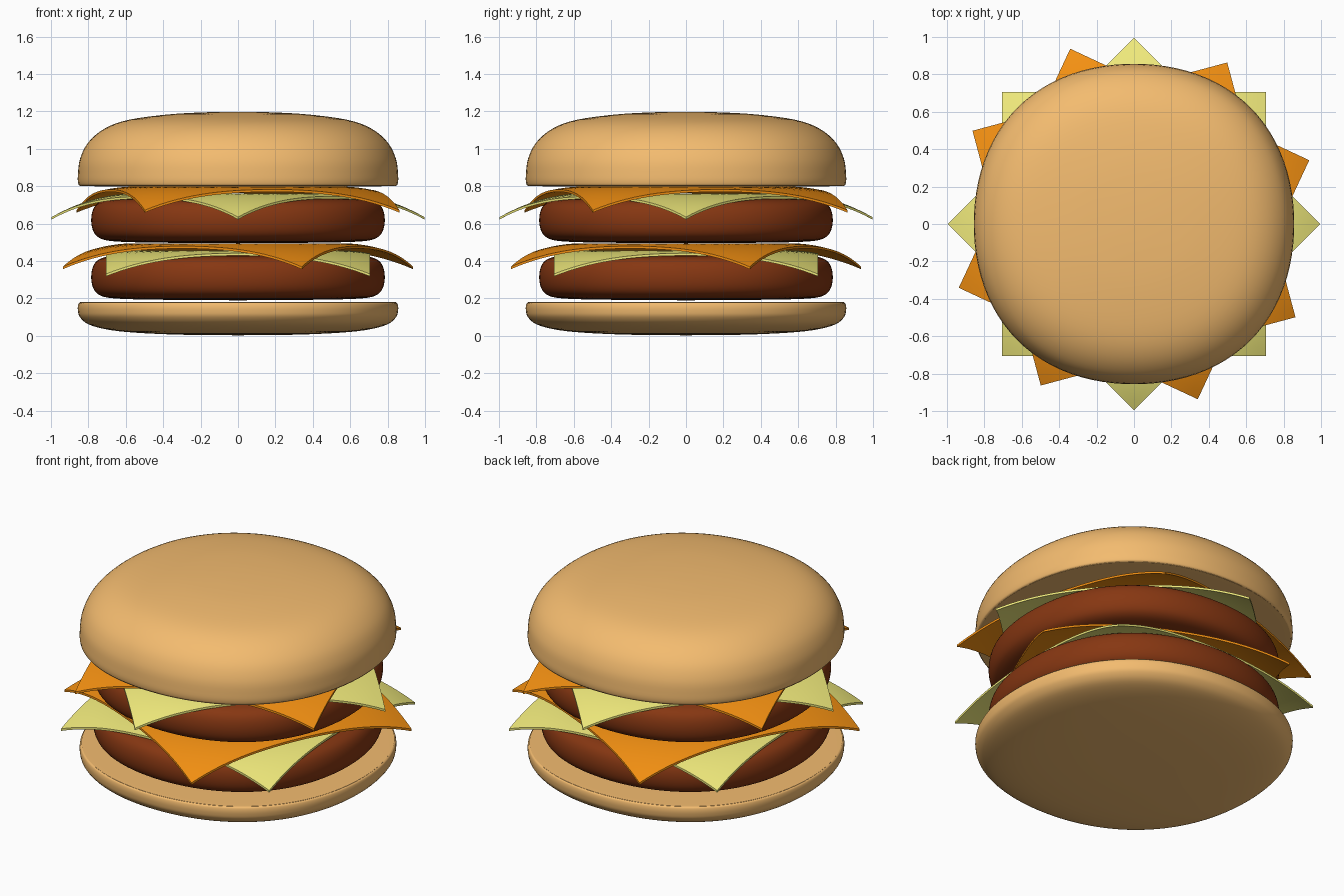
import bpy, bmesh, math

if "Cube" in bpy.data.objects:
    bpy.data.objects.remove(bpy.data.objects["Cube"])


def material(name, rgb):
    m = bpy.data.materials.new(name)
    m.diffuse_color = (*rgb, 1)
    m.use_nodes = True
    m.node_tree.nodes["Principled BSDF"].inputs["Base Color"].default_value = m.diffuse_color
    return m


BUN = material("bun", (0.90, 0.50, 0.16))
MEAT = material("meat", (0.24, 0.038, 0.006))
ORANGE = material("orange_cheese", (0.90, 0.28, 0.006))
YELLOW = material("yellow_cheese", (0.87, 0.82, 0.20))


def finish(name, bm, mat):
    bmesh.ops.recalc_face_normals(bm, faces=bm.faces)
    mesh = bpy.data.meshes.new(name)
    bm.to_mesh(mesh)
    bm.free()
    mesh.materials.append(mat)
    ob = bpy.data.objects.new(name, mesh)
    bpy.context.collection.objects.link(ob)
    bpy.ops.object.select_all(action='DESELECT')
    ob.select_set(True)
    bpy.context.view_layer.objects.active = ob
    bpy.ops.object.shade_smooth_by_angle(angle=math.radians(40))
    return ob


def smooth_profile(pts, steps=4):
    """Catmull-Rom curve through (radius, z) points."""
    out = []
    for i in range(len(pts) - 1):
        p0, p1, p2 = pts[max(i - 1, 0)], pts[i], pts[i + 1]
        p3 = pts[min(i + 2, len(pts) - 1)]
        for s in range(steps):
            t = s / steps
            out.append([0.5 * (2 * b + (c - a) * t + (2 * a - 5 * b + 4 * c - d) * t * t
                               + (3 * b - a - 3 * c + d) * t ** 3)
                        for a, b, c, d in zip(p0, p1, p2, p3)])
    return out + [list(pts[-1])]


def rounded_disc(name, pts, mat, lift=0, seg=96):
    """Profile swept around z with a slightly squarish outline."""
    prof = smooth_profile(pts)
    bm = bmesh.new()
    rings = []
    for r, z in prof[1:-1]:
        ring = []
        for k in range(seg):
            a = 2 * math.pi * k / seg
            rr = r * (1 + 0.014 * (1 - math.cos(4 * a)))
            ring.append(bm.verts.new((rr * math.cos(a), rr * math.sin(a), z + lift)))
        rings.append(ring)
    for lo, hi in zip(rings, rings[1:]):
        for k in range(seg):
            n = (k + 1) % seg
            bm.faces.new((lo[k], lo[n], hi[n], hi[k]))
    for ring, (r, z) in ((rings[0], prof[0]), (rings[-1], prof[-1])):
        tip = bm.verts.new((0, 0, z + lift))
        for k in range(seg):
            bm.faces.new((ring[k], ring[(k + 1) % seg], tip))
    return finish(name, bm, mat)


def cheese_slice(name, top, degrees, mat, half=0.705):
    """Square sheet whose corners droop."""
    bm = bmesh.new()
    bmesh.ops.create_grid(bm, x_segments=32, y_segments=32, size=half)
    for v in bm.verts:
        r = math.hypot(v.co.x, v.co.y)
        v.co.z = top - 0.63 * max(0, r - 0.55) ** 2
    # underside and rim
    geo = bmesh.ops.extrude_face_region(bm, geom=bm.faces[:])
    for v in geo["geom"]:
        if isinstance(v, bmesh.types.BMVert):
            v.co.z -= 0.013
    ob = finish(name, bm, mat)
    ob.rotation_euler.z = math.radians(degrees)
    return ob


# buns
rounded_disc("bottom_bun", [(0, 0.003), (0.3, 0.006), (0.55, 0.017), (0.70, 0.034), (0.80, 0.062),
                            (0.845, 0.10), (0.856, 0.135), (0.855, 0.165), (0.845, 0.178),
                            (0.81, 0.181), (0.5, 0.181), (0, 0.181)], BUN)
rounded_disc("top_bun", [(0, 0.80), (0.5, 0.80), (0.81, 0.80), (0.845, 0.803), (0.855, 0.818),
                         (0.856, 0.86), (0.845, 0.945), (0.80, 1.035), (0.71, 1.11),
                         (0.58, 1.156), (0.36, 1.185), (0.15, 1.196), (0, 1.198)], BUN)

# patties
half_patty = [(0, 0), (0.4, 0.003), (0.6, 0.007), (0.70, 0.015), (0.75, 0.034), (0.776, 0.07)]
patty = half_patty + [(0.785, 0.124)] + [(r, 0.248 - z) for r, z in reversed(half_patty)]
rounded_disc("lower_patty", patty, MEAT, 0.19)
rounded_disc("upper_patty", patty, MEAT, 0.495)

# cheese slices
cheese_slice("lower_yellow_cheese", 0.457, 0, YELLOW)
cheese_slice("lower_orange_cheese", 0.495, -25, ORANGE)
cheese_slice("upper_yellow_cheese", 0.761, 45, YELLOW)
cheese_slice("upper_orange_cheese", 0.798, 15, ORANGE)
